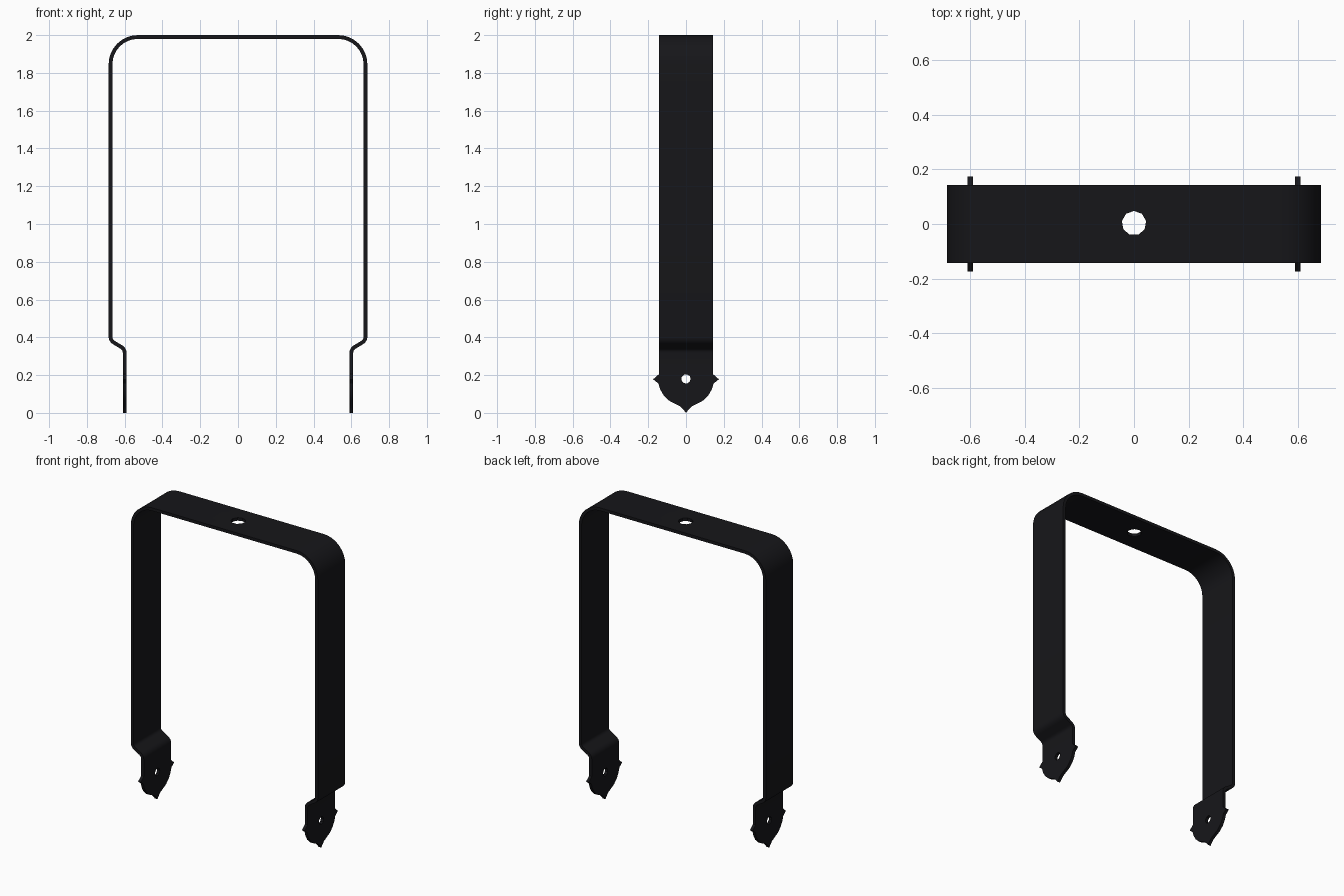
import bpy, bmesh, math
from mathutils import Vector

if "Cube" in bpy.data.objects:
    bpy.data.objects.remove(bpy.data.objects["Cube"])

HALF_WIDTH, THICK = 0.143, 0.02


def fillet(p0, p1, p2, r, n):
    """Points of an arc rounding corner p1."""
    p0, p1, p2 = Vector(p0), Vector(p1), Vector(p2)
    a, b = (p0 - p1).normalized(), (p2 - p1).normalized()
    half = a.angle(b) / 2
    c = p1 + (a + b).normalized() * (r / math.sin(half))
    d = r / math.tan(half)
    s, e = p1 + a * d - c, p1 + b * d - c
    ang = s.angle(e)
    return [c + (s * math.sin((1 - t) * ang) + e * math.sin(t * ang)) / math.sin(ang)
            for t in (i / n for i in range(n + 1))]


# centre line of the right half, top middle to foot
corners = [(0, 1.99), (0.675, 1.99), (0.675, 0.383), (0.60, 0.338), (0.60, 0.205)]
path = []
for i, (r, n) in enumerate([(0.145, 8), (0.035, 4), (0.035, 4)], 1):
    path += fillet(*corners[i - 1:i + 2], r, n)
path.append(Vector(corners[-1]))
path = [Vector((-p.x, p.y)) for p in reversed(path)] + path

# strap sheet
bm = bmesh.new()
rows = [[bm.verts.new((p.x, y, p.y)) for y in (-HALF_WIDTH, HALF_WIDTH)] for p in path]
for a, b in zip(rows, rows[1:]):
    bm.faces.new((a[0], b[0], b[1], a[1]))

# pointed decorative feet, sharing the end edges of the strap
half_tip = [(0.174, 0.178), (0.146, 0.155), (0.137, 0.125), (0.118, 0.092),
            (0.09, 0.065), (0.055, 0.047), (0.03, 0.034), (0.014, 0.018)]
outline = half_tip + [(0, 0)] + [(-y, z) for y, z in reversed(half_tip)]
for row, x in ((rows[0], -0.6), (rows[-1], 0.6)):
    bm.faces.new([row[0], row[1]] + [bm.verts.new((x, y, z)) for y, z in outline])
bmesh.ops.recalc_face_normals(bm, faces=bm.faces)
mesh = bpy.data.meshes.new("bracket_strap")
bm.to_mesh(mesh)
bm.free()
strap = bpy.data.objects.new("bracket_strap", mesh)
bpy.context.collection.objects.link(strap)

solid = strap.modifiers.new("thickness", 'SOLIDIFY')
solid.thickness, solid.offset, solid.use_even_offset = THICK, 0, True


# bolt holes
def hole(name, radius, depth, loc, rot, sides):
    bpy.ops.mesh.primitive_cylinder_add(vertices=sides, radius=radius, depth=depth,
                                        location=loc, rotation=rot)
    cutter = bpy.context.object
    cutter.name = name
    cutter.hide_render = True
    mod = strap.modifiers.new(name, 'BOOLEAN')
    mod.operation, mod.solver, mod.object = 'DIFFERENCE', 'EXACT', cutter
    return cutter


cutters = [hole("top_hole_cutter", 0.045, 0.2, (0, 0.003, 1.99), (0, 0, 0), 9)]
for x in (-0.6, 0.6):
    cutters.append(hole("foot_hole_cutter", 0.025, 0.2, (x, 0, 0.18),
                        (0, math.pi / 2, 0), 9))

# apply the modifiers and drop the cutters
bpy.ops.object.select_all(action='DESELECT')
strap.select_set(True)
bpy.context.view_layer.objects.active = strap
for mod in list(strap.modifiers):
    bpy.ops.object.modifier_apply(modifier=mod.name)
for cutter in cutters:
    bpy.data.objects.remove(cutter)
bpy.ops.object.shade_smooth_by_angle(angle=math.radians(30))

# black metal
mat = bpy.data.materials.new("black_metal")
mat.diffuse_color = (0.008, 0.008, 0.01, 1)
mat.use_nodes = True
mat.node_tree.nodes["Principled BSDF"].inputs["Base Color"].default_value = mat.diffuse_color
strap.data.materials.clear()
strap.data.materials.append(mat)
